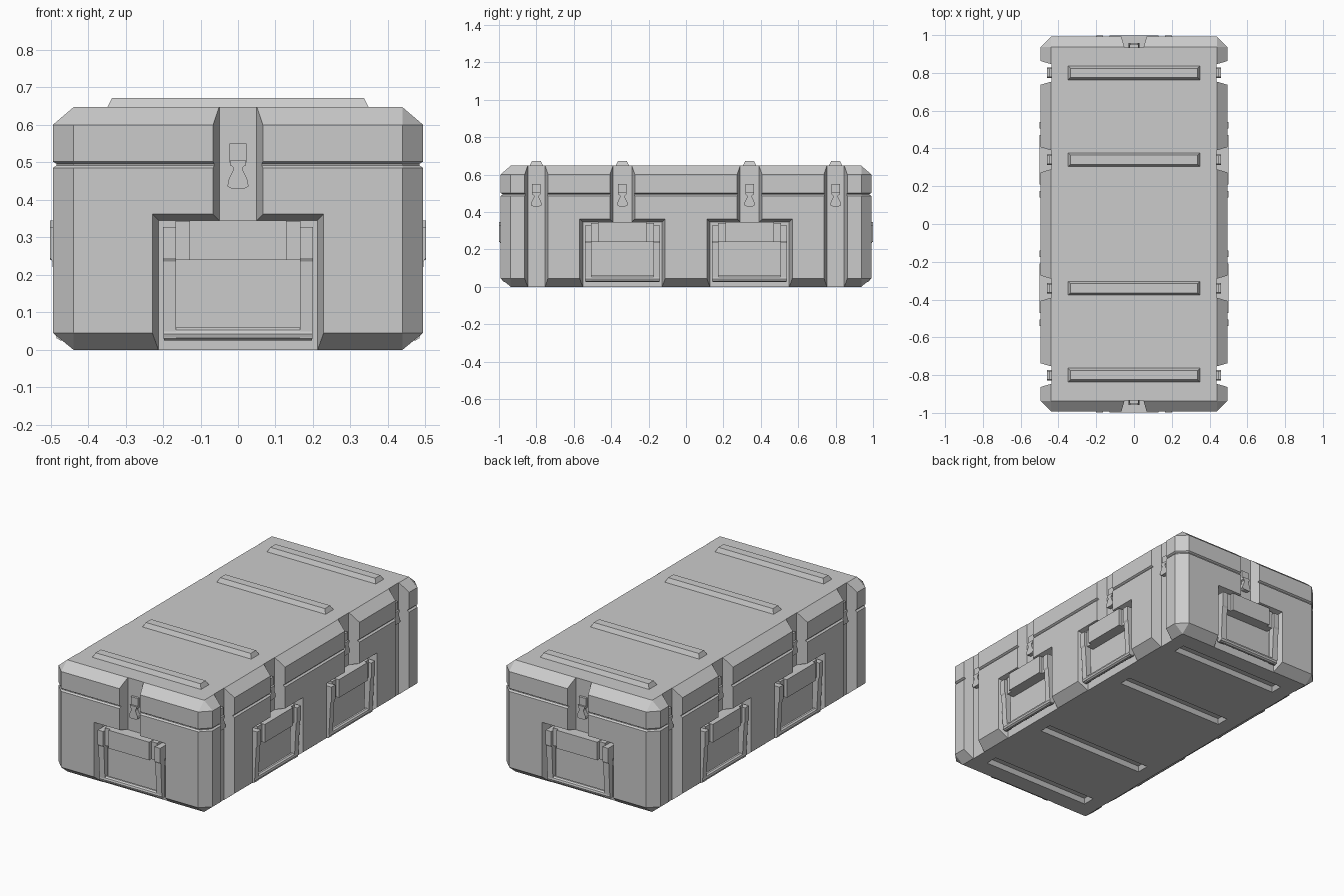
import bpy, bmesh
from math import pi, cos, sin
from mathutils import Matrix, Vector

if "Cube" in bpy.data.objects:
    bpy.data.objects.remove(bpy.data.objects["Cube"])

grey = bpy.data.materials.new("case_grey")
grey.use_nodes = True
grey.diffuse_color = (0.6, 0.6, 0.6, 1)
grey.node_tree.nodes["Principled BSDF"].inputs["Base Color"].default_value = grey.diffuse_color

HX, HY, TOP = 0.494, 0.992, 0.647
CHAMFER, DEPTH = 0.055, 0.057
RIB_YS = (-0.8, -0.34, 0.34, 0.8)


def loft(bm, rings):
    """Skin a stack of equal-length closed rings and cap both ends."""
    loops = [[bm.verts.new(p) for p in ring] for ring in rings]
    n = len(loops[0])
    for a, b in zip(loops, loops[1:]):
        for i in range(n):
            bm.faces.new((a[i], a[(i + 1) % n], b[(i + 1) % n], b[i]))
    bm.faces.new(loops[0][::-1])
    bm.faces.new(loops[-1])
    return [v for loop in loops for v in loop]


def finish(bm, name):
    bmesh.ops.recalc_face_normals(bm, faces=bm.faces)
    mesh = bpy.data.meshes.new(name)
    bm.to_mesh(mesh)
    bm.free()
    mesh.materials.append(grey)
    return mesh


def place(mesh, name, matrix=Matrix()):
    ob = bpy.data.objects.new(name, mesh)
    bpy.context.collection.objects.link(ob)
    ob.matrix_world = matrix
    return ob


def mirrored(half):
    """Complete a left-hand outline with its mirror image."""
    return half + [(-u, z) for u, z in reversed(half)]


def front_slab(bm, outline, back, front):
    return loft(bm, [[(u, y, z) for u, z in outline] for y in (back, front)])


def side_slab(bm, profile, a, b):
    return loft(bm, [[(x, y, z) for y, z in profile] for x in (a, b)])


def block(bm, u0, u1, z0, z1, back, front):
    front_slab(bm, [(u0, z0), (u0, z1), (u1, z1), (u1, z0)], back, front)


# Stations around the walls: local -y points outward, y = 0 is the wall face
def station(angle, along):
    dist = HX if angle in (90, -90) else HY
    turn = Matrix.Rotation(angle * pi / 180, 4, "Z")
    return turn @ Matrix.Translation((along, -dist, 0))


pocket_stations = [station(0, 0), station(180, 0)]
pocket_stations += [station(a, s) for a in (90, -90) for s in RIB_YS[1:3]]
channel_stations = [station(a, s) for a in (90, -90) for s in (RIB_YS[0], RIB_YS[3])]


# Case body: chamfered shell with a shallow seam below the lid
def shell_ring(z, inset):
    x, y = HX - inset, HY - inset
    cx, cy = HX - CHAMFER, HY - CHAMFER
    return [(x, -cy, z), (x, cy, z), (cx, y, z), (-cx, y, z),
            (-x, cy, z), (-x, -cy, z), (-cx, -y, z), (cx, -y, z)]


bm = bmesh.new()
loft(bm, [shell_ring(z, d) for z, d in (
    (0, CHAMFER), (0.045, 0), (0.485, 0), (0.492, 0.01),
    (0.496, 0.01), (0.502, 0), (0.6, 0), (TOP, CHAMFER))])
bmesh.ops.remove_doubles(bm, verts=bm.verts, dist=1e-5)
body = place(finish(bm, "case_body"), "case_body")


# Cutter: flared channels, handle pockets and stacking slots
def pocket_outline(o):
    return mirrored([(-0.212 - o, -0.1), (-0.212 - o, 0.345 + o),
                     (-0.05 - o, 0.345 + o), (-0.05 - o, 0.8)])


def channel_outline(o):
    return mirrored([(-0.046 - o, -0.1), (-0.046 - o, 0.8)])


def rib(bm, y, low, high, grow):
    rings = []
    for z, g in ((low, grow), (high, 0)):
        x, w = 0.336 + g, 0.024 + g
        rings.append([(-x, y - w, z), (x, y - w, z), (x, y + w, z), (-x, y + w, z)])
    loft(bm, rings)


bm = bmesh.new()
for outline, places in ((pocket_outline, pocket_stations), (channel_outline, channel_stations)):
    for m in places:
        rings = [[(u, y, z) for u, z in outline(o)] for y, o in ((DEPTH, 0), (-0.06, 0.034))]
        bmesh.ops.transform(bm, matrix=m, verts=loft(bm, rings))
for y in RIB_YS:
    rib(bm, y, -0.025, 0.025, 0.026)
cutter = place(finish(bm, "recess_cutter"), "recess_cutter")
cutter.hide_render = True

cut = body.modifiers.new("recesses", "BOOLEAN")
cut.operation, cut.solver, cut.object = "DIFFERENCE", "EXACT", cutter
bpy.context.view_layer.objects.active = body
bpy.ops.object.modifier_apply(modifier=cut.name)
bpy.data.objects.remove(cutter)

# Stacking ribs on the lid
bm = bmesh.new()
for y in RIB_YS:
    rib(bm, y, TOP - 0.005, 0.672, 0.015)
place(finish(bm, "lid_ribs"), "lid_ribs")

# Handle: hinge plate, tapering side arms and a round grip
bm = bmesh.new()
block(bm, -0.13, 0.13, 0.24, 0.345, DEPTH + 0.002, -0.007)
for s in (-1, 1):
    block(bm, s * 0.128, s * 0.168, 0.24, 0.342, DEPTH + 0.002, 0.012)
    arm = [(0.04, 0.03), (0.01, 0.03), (-0.001, 0.235), (-0.007, 0.245),
           (-0.007, 0.328), (DEPTH + 0.002, 0.328), (DEPTH + 0.002, 0.29), (0.035, 0.24)]
    side_slab(bm, arm, s * 0.165, s * 0.2)
grip = [(0.025 + 0.018 * cos(k * pi / 5), 0.042 + 0.018 * sin(k * pi / 5)) for k in range(10)]
side_slab(bm, grip, -0.198, 0.198)
handle_mesh = finish(bm, "handle")

# Latch: catch plate on the lid and a flared lever across the seam
bm = bmesh.new()
block(bm, -0.023, 0.023, 0.5, 0.55, DEPTH + 0.002, 0.043)
lever = mirrored([(-0.017, 0.43), (-0.028, 0.436), (-0.026, 0.452), (-0.014, 0.477),
                  (-0.014, 0.488), (-0.022, 0.493), (-0.022, 0.505)])
front_slab(bm, lever, DEPTH + 0.002, 0.033)
latch_mesh = finish(bm, "latch")

for i, m in enumerate(pocket_stations):
    place(handle_mesh, f"handle_{i + 1}", m)
for i, m in enumerate(pocket_stations + channel_stations):
    place(latch_mesh, f"latch_{i + 1}", m)
